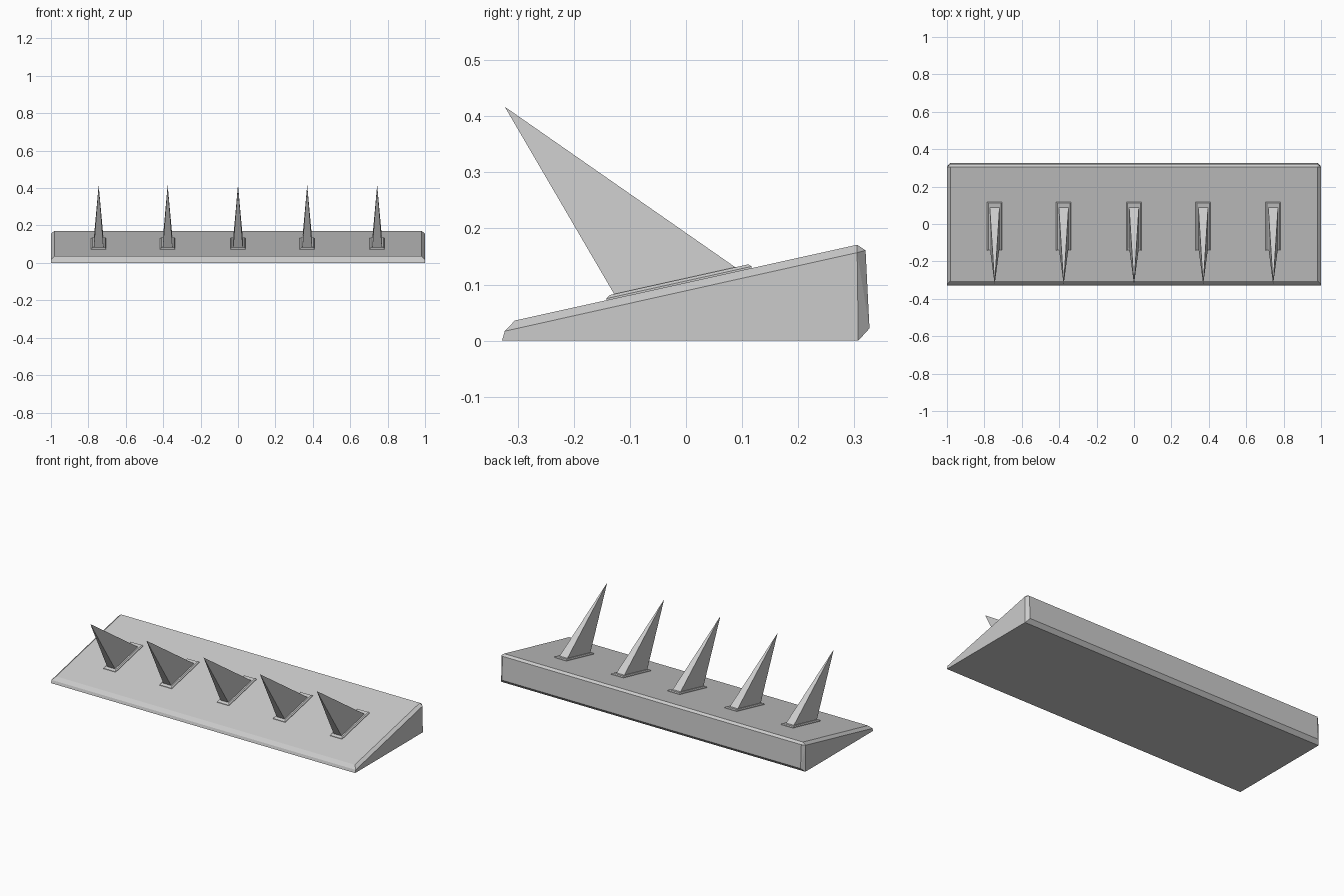
import bpy, bmesh

if "Cube" in bpy.data.objects:
    bpy.data.objects.remove(bpy.data.objects["Cube"])

def hull(name, pts):
    """Flat-faced convex solid around a few corner points."""
    bm = bmesh.new()
    for p in pts:
        bm.verts.new(p)
    bmesh.ops.convex_hull(bm, input=bm.verts[:])
    bmesh.ops.dissolve_limit(bm, angle_limit=0.02, verts=bm.verts[:], edges=bm.edges[:])
    bmesh.ops.recalc_face_normals(bm, faces=bm.faces[:])
    me = bpy.data.meshes.new(name)
    bm.to_mesh(me)
    bm.free()
    ob = bpy.data.objects.new(name, me)
    bpy.context.collection.objects.link(ob)
    return ob

def mirrored(half_x, profile):
    return [(s * half_x, y, z) for s in (-1, 1) for y, z in profile]

def slope(y, lift=0.0):
    """Height of the ramp surface at depth y."""
    return 0.036 + (y + 0.305) * 0.2213 + lift

# Wedge base: wide outer profile plus inset chamfer profile
hull("wedge_base",
     mirrored(1.0, [(-0.328, 0), (-0.323, 0.017), (0.305, 0.157), (0.307, 0)]) +
     mirrored(0.982, [(-0.305, 0.036), (0.305, 0.171), (0.32, 0.161), (0.327, 0.022)]))

for i, x in enumerate((-0.745, -0.376, 0, 0.37, 0.744)):
    # Thin chamfered mounting plate lying on the slope
    plate = hull(f"mount_plate_{i + 1}",
                 mirrored(0.04, [(y, slope(y, dz)) for y in (-0.142, 0.117) for dz in (-0.004, 0.003)]) +
                 mirrored(0.034, [(y, slope(y, 0.008)) for y in (-0.136, 0.111)]))
    # Forward-leaning four-sided spike
    spike = hull(f"spike_{i + 1}",
                 mirrored(0.026, [(y, slope(y, 0.006)) for y in (-0.127, 0.09)]) +
                 [(0, -0.323, 0.417)])
    plate.location.x = spike.location.x = x
